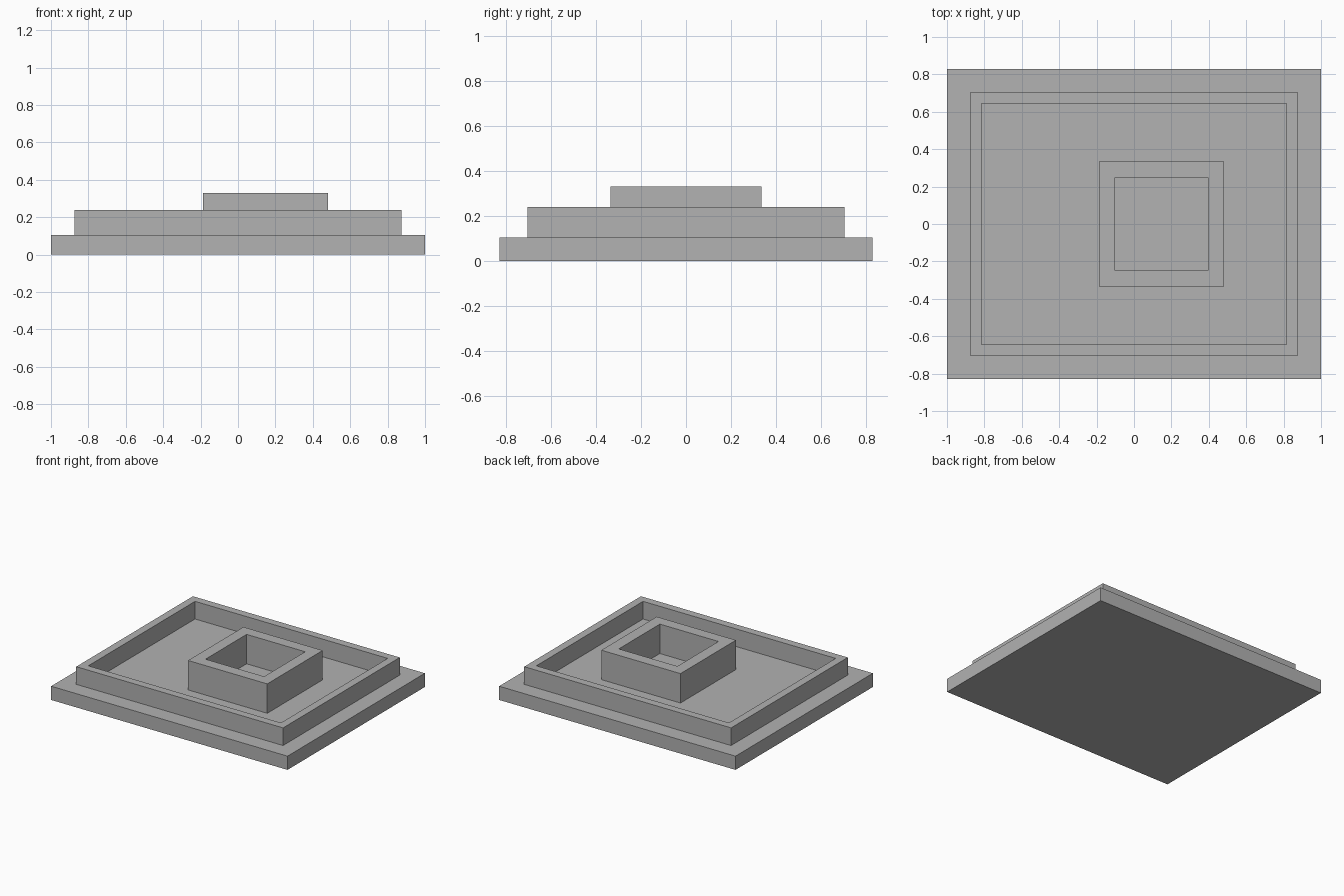
import bpy
import bmesh

cube = bpy.data.objects.get("Cube")
if cube:
    bpy.data.objects.remove(cube, do_unlink=True)

# One plain grey for every part
COLOUR = (0.445, 0.445, 0.445, 1)
grey = bpy.data.materials.new("plain_grey")
grey.use_nodes = True
grey.diffuse_color = COLOUR
grey.node_tree.nodes["Principled BSDF"].inputs["Base Color"].default_value = COLOUR

BASE_TOP = 0.105


def finish(name, bm):
    bmesh.ops.recalc_face_normals(bm, faces=bm.faces)
    mesh = bpy.data.meshes.new(name)
    bm.to_mesh(mesh)
    bm.free()
    mesh.materials.append(grey)
    obj = bpy.data.objects.new(name, mesh)
    bpy.context.collection.objects.link(obj)
    return obj


def rectangle(bm, cx, half_x, half_y, z):
    corners = ((-1, -1), (1, -1), (1, 1), (-1, 1))
    return [bm.verts.new((cx + sx * half_x, sy * half_y, z)) for sx, sy in corners]


def slab(name, half_x, half_y, bottom, top):
    bm = bmesh.new()
    face = bm.faces.new(rectangle(bm, 0, half_x, half_y, bottom))
    result = bmesh.ops.extrude_face_region(bm, geom=[face], use_keep_orig=True)
    verts = [g for g in result["geom"] if isinstance(g, bmesh.types.BMVert)]
    bmesh.ops.translate(bm, verts=verts, vec=(0, 0, top - bottom))
    return finish(name, bm)


def frame(name, cx, outer, inner, bottom, top):
    """Rectangular wall, open in the middle."""
    bm = bmesh.new()
    loops = [rectangle(bm, cx, *size, z) for size, z in
             ((outer, bottom), (outer, top), (inner, top), (inner, bottom))]
    for a, b in zip(loops, loops[1:] + loops[:1]):
        for i in range(4):
            j = (i + 1) % 4
            bm.faces.new((a[i], a[j], b[j], b[i]))
    return finish(name, bm)


# Wide base, low outer wall and offset square core wall
slab("base_slab", 1.0, 0.83, 0, BASE_TOP)
frame("outer_wall", 0, (0.875, 0.705), (0.815, 0.645), BASE_TOP, 0.24)
frame("core_wall", 0.147, (0.335, 0.335), (0.248, 0.248), BASE_TOP, 0.33)
